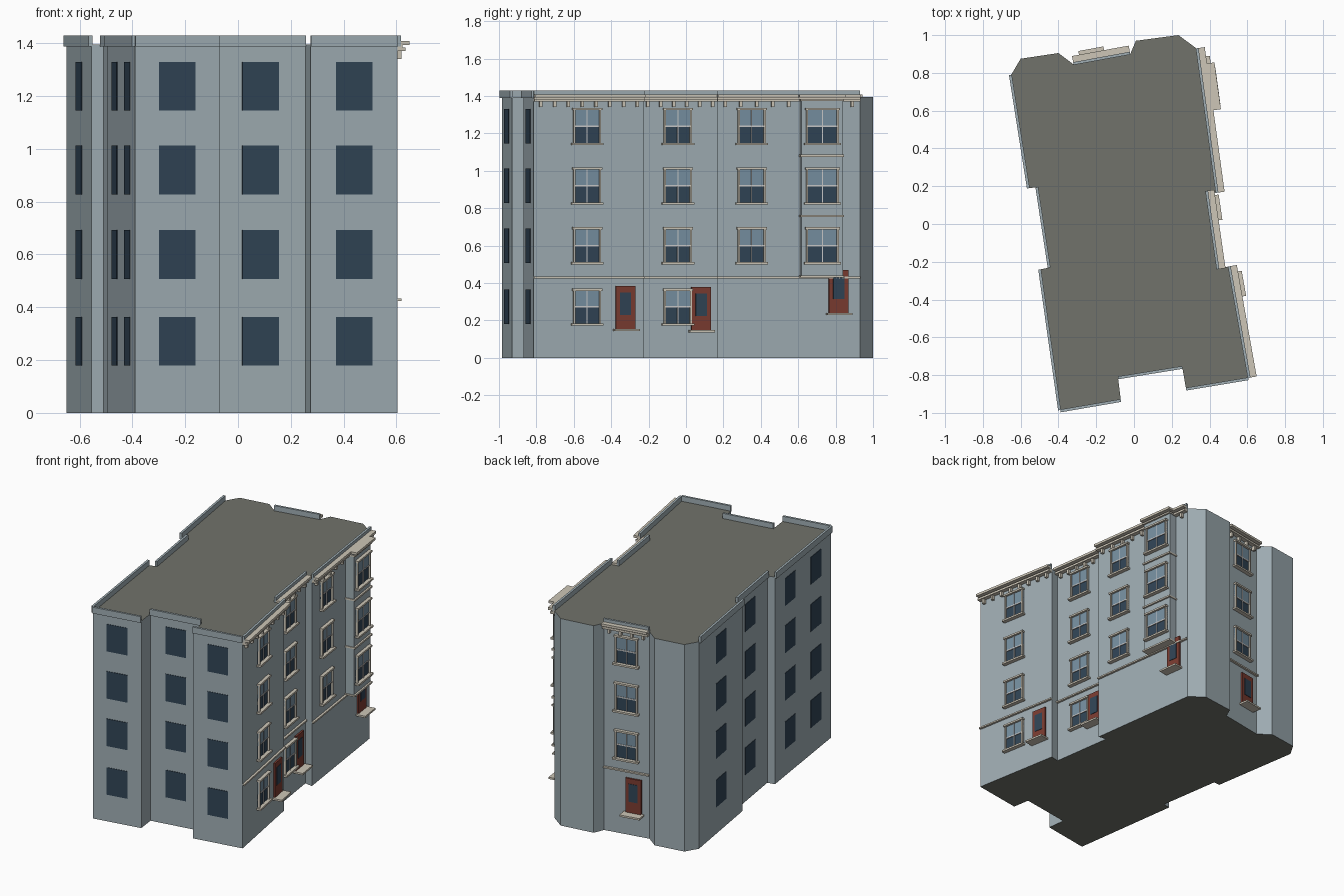
import bpy, bmesh
from mathutils import Vector

if "Cube" in bpy.data.objects:
    bpy.data.objects.remove(bpy.data.objects["Cube"])


def mat(name, r, g, b):
    m = bpy.data.materials.new(name)
    m.diffuse_color = [(c / 255) ** 2.2 for c in (r, g, b)] + [1]
    m.use_nodes = True
    m.node_tree.nodes["Principled BSDF"].inputs["Base Color"].default_value = m.diffuse_color
    return m


WALL = mat("wall_paint", 158, 172, 178)
ROOF = mat("roof_felt", 112, 114, 106)
TRIM = mat("stone_trim", 204, 197, 182)
DARK = mat("dark_glass", 52, 70, 86)
LIGHT = mat("light_glass", 118, 143, 160)
WHITE = mat("sash_white", 225, 226, 222)
DOOR = mat("door_red", 122, 62, 52)

# Building outline, anticlockwise from the front left corner
P = [Vector(p) for p in [
    (-.39, -.985), (-.07, -.93), (-.085, -.81), (.255, -.755), (.275, -.87),
    (.605, -.815), (.50, -.225), (.44, -.24), (.38, .175), (.435, .165),
    (.33, .93), (.235, 1.0), (.01, .97), (-.02, .90), (-.32, .845),
    (-.40, .905), (-.60, .875), (-.65, .79), (-.555, .19), (-.51, .195),
    (-.445, -.23), (-.495, -.24)]]
H = 1.395
ROWS = [.272, .6, .92, 1.238]
parts = {}


def box(name, m, wall, u, w, z0, z1, d0, d1):
    """Box on a wall: u along it, w wide, z0..z1 high, d0..d1 outward."""
    a, b = P[wall], P[(wall + 1) % len(P)]
    t = (b - a).normalized()
    n = Vector((t.y, -t.x))
    bm = parts.setdefault(name, (bmesh.new(), m))[0]
    ring = [a + t * (u + s * w / 2) + n * d
            for s, d in ((-1, d0), (-1, d1), (1, d1), (1, d0))]
    lo = [bm.verts.new((p.x, p.y, z0)) for p in ring]
    hi = [bm.verts.new((p.x, p.y, z1)) for p in ring]
    bm.faces.new(lo)
    bm.faces.new(hi[::-1])
    for i in range(4):
        j = (i + 1) % 4
        bm.faces.new((lo[i], hi[i], hi[j], lo[j]))


def length(wall):
    return (P[(wall + 1) % len(P)] - P[wall]).length


def along(wall, y):
    a, b = P[wall], P[(wall + 1) % len(P)]
    return (y - a.y) / (b.y - a.y) * length(wall)


def sash_window(wall, u, zc, d=0, w=.15):
    h = .185
    z0, z1 = zc - h / 2, zc + h / 2
    box("window_lower_glass", DARK, wall, u, w, z0, zc, d, d + .004)
    box("window_upper_glass", LIGHT, wall, u, w, zc, z1, d, d + .007)
    for s in (-1, 1):
        box("window_surround", TRIM, wall, u + s * (w / 2 - .005), .01, z0, z1, d, d + .016)
    box("window_surround", TRIM, wall, u, w + .01, z1 - .006, z1 + .006, d, d + .022)
    box("window_sill", TRIM, wall, u, w + .022, z0 - .008, z0 + .004, d, d + .028)
    box("sash_bars", WHITE, wall, u, .005, z0, z1, d, d + .010)
    box("sash_bars", WHITE, wall, u, w - .02, zc - .004, zc + .004, d, d + .010)


def door(wall, u, z0):
    box("door_leaf", DOOR, wall, u, .105, z0, z0 + .23, 0, .012)
    box("door_glass", DARK, wall, u, .06, z0 + .075, z0 + .195, 0, .015)
    box("door_step", TRIM, wall, u, .135, z0 - .012, z0, 0, .065)


def cornice(wall, count):
    L = length(wall)
    box("cornice", TRIM, wall, L / 2, L, 1.393, 1.409, 0, .045)
    box("cornice", TRIM, wall, L / 2, L, 1.37, 1.384, 0, .03)
    box("cornice", TRIM, wall, L / 2, L, 1.384, 1.393, 0, .018)
    for i in range(count):
        box("cornice_brackets", TRIM, wall, L * (i + .5) / count, .016, 1.34, 1.37, 0, .02)
    box("string_course", TRIM, wall, L / 2, L, .424, .434, 0, .015)


# Main body: outline extruded up, with the roof in its own colour
bm = bmesh.new()
base = bm.faces.new([bm.verts.new((p.x, p.y, 0)) for p in P])
top = bmesh.ops.extrude_face_region(bm, geom=[base], use_keep_orig=True)["geom"]
bmesh.ops.translate(bm, vec=(0, 0, H), verts=[v for v in top if isinstance(v, bmesh.types.BMVert)])
bmesh.ops.recalc_face_normals(bm, faces=bm.faces)
bm.normal_update()
for f in bm.faces:
    f.material_index = int(abs(f.normal.z) > .5)
me = bpy.data.meshes.new("building_body")
bm.to_mesh(me)
bm.free()
me.materials.append(WALL)
me.materials.append(ROOF)
bpy.context.collection.objects.link(bpy.data.objects.new("building_body", me))

# Thin parapets on the long walls
for w in (0, 2, 4, 5, 7, 9, 13, 17, 19, 21):
    box("parapet", WALL, w, length(w) / 2, length(w), 1.388, 1.43, -.003, .012)

# Plain windows on the front and left
for w, spots in {0: [.5], 2: [.5], 4: [.5], 17: [.5], 19: [.45], 21: [.27, .73]}.items():
    for s in spots:
        for z in ROWS:
            box("plain_windows", DARK, w, s * length(w), .14, z - .092, z + .092, 0, .003)

# Ornate right side and recessed back wall
for w, n in ((5, 8), (7, 6), (9, 9), (13, 4)):
    cornice(w, n)
for w, y, rows in ((5, -.53, ROWS), (7, -.045, ROWS), (9, .35, ROWS[1:])):
    for z in rows:
        sash_window(w, along(w, y), z)
for z in ROWS[1:]:
    sash_window(13, length(13) / 2, z)

# Projecting bay on the right, with ledges between floors
u = along(9, .72)
box("oriel_bay", WALL, 9, u, .225, .44, 1.385, 0, .058)
for z in (.435, .757, 1.08, 1.378):
    box("oriel_ledges", TRIM, 9, u, .235, z - .005, z + .006, 0, .07)
box("oriel_ledges", TRIM, 9, u, .25, 1.393, 1.409, 0, .085)
for z in ROWS[1:]:
    sash_window(9, u, z, .058, .175)

# Doors
door(5, along(5, -.325), .155)
door(7, along(7, .08), .148)
door(9, along(9, .815), .24)
door(13, .2, .155)

for name, (bm, m) in parts.items():
    bmesh.ops.recalc_face_normals(bm, faces=bm.faces)
    me = bpy.data.meshes.new(name)
    bm.to_mesh(me)
    bm.free()
    me.materials.append(m)
    bpy.context.collection.objects.link(bpy.data.objects.new(name, me))
